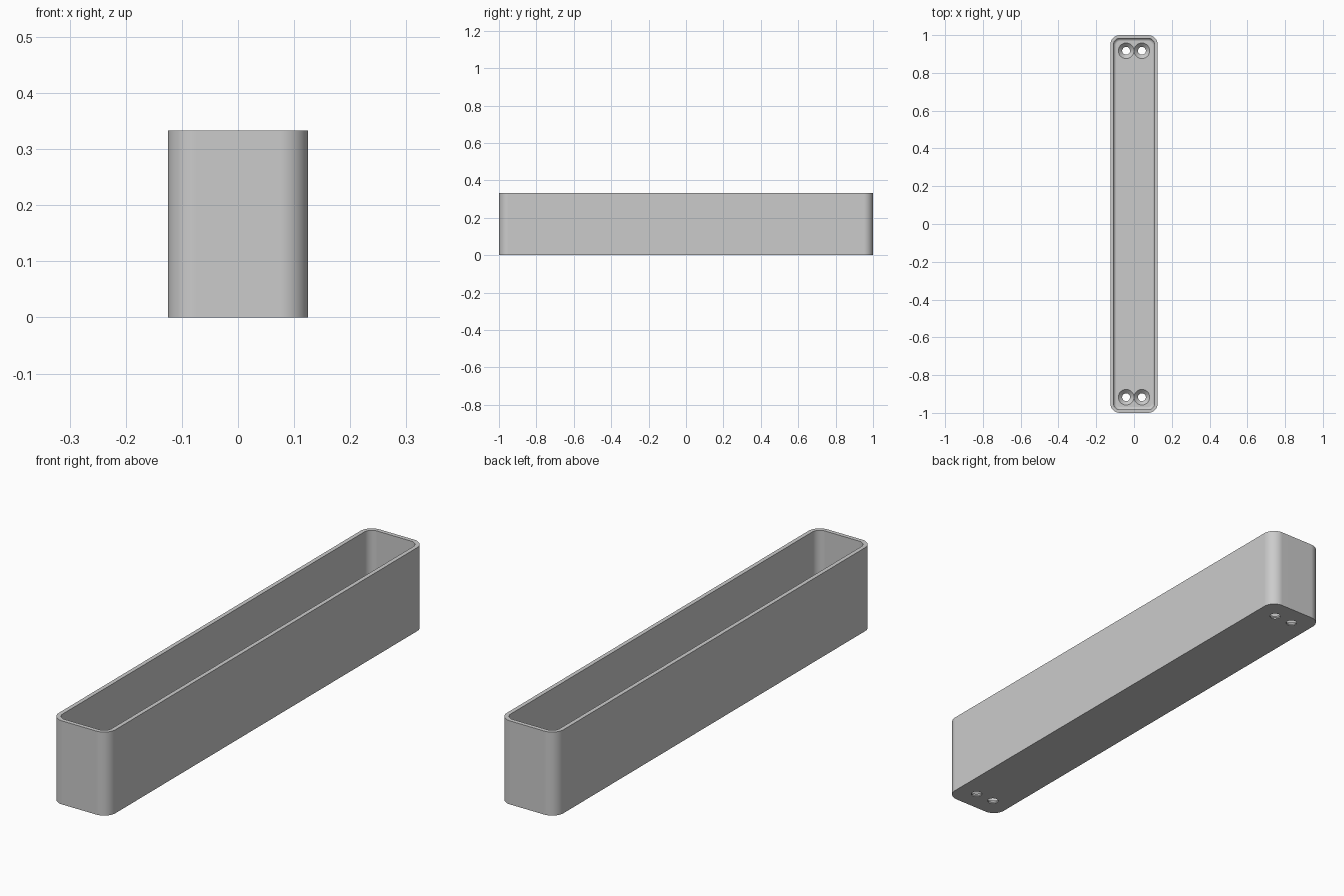
import bpy, bmesh, math

cube = bpy.data.objects.get("Cube")
if cube:
    bpy.data.objects.remove(cube, do_unlink=True)

HALF_X, HALF_Y, HEIGHT = 0.125, 1.0, 0.333
CORNER, WALL, FLOOR, FILLET = 0.05, 0.0167, 0.025, 0.016
SEGMENTS = 12

grey = bpy.data.materials.new("light grey")
grey.use_nodes = True
colour = (0.6, 0.6, 0.6, 1)
grey.diffuse_color = colour
grey.node_tree.nodes["Principled BSDF"].inputs["Base Color"].default_value = colour


def rounded_loop(bm, inset, z):
    """Rounded rectangle, moved inward from the outer wall by inset."""
    radius = CORNER - inset
    verts = []
    for quarter, (sx, sy) in enumerate([(1, 1), (-1, 1), (-1, -1), (1, -1)]):
        for i in range(SEGMENTS + 1):
            a = math.pi / 2 * (quarter + i / SEGMENTS)
            verts.append(bm.verts.new((sx * (HALF_X - CORNER) + radius * math.cos(a),
                                       sy * (HALF_Y - CORNER) + radius * math.sin(a), z)))
    return verts


def make_object(name, bm):
    bmesh.ops.recalc_face_normals(bm, faces=bm.faces)
    mesh = bpy.data.meshes.new(name)
    bm.to_mesh(mesh)
    bm.free()
    obj = bpy.data.objects.new(name, mesh)
    bpy.context.collection.objects.link(obj)
    mesh.materials.append(grey)
    return obj


# Tray shell: outer wall, rim, inner wall and rounded floor edge
section = [(0, 0), (0, HEIGHT), (WALL, HEIGHT)]
for i in range(7):
    a = math.pi / 2 * i / 6
    section.append((WALL + FILLET * (1 - math.cos(a)),
                    FLOOR + FILLET * (1 - math.sin(a))))
bm = bmesh.new()
loops = [rounded_loop(bm, inset, z) for inset, z in section]
for low, high in zip(loops, loops[1:]):
    for i in range(len(low)):
        j = (i + 1) % len(low)
        bm.faces.new((low[i], low[j], high[j], high[i]))
bm.faces.new(loops[0])
bm.faces.new(loops[-1])
tray = make_object("tray", bm)


# Countersunk screw holes, a pair at each end
def screw_cutter(x, y):
    bm = bmesh.new()
    sides = 32
    rings = []
    for radius, z in [(0.0208, -0.02), (0.0208, 0.005), (0.0413, FLOOR), (0.0413, 0.05)]:
        rings.append([bm.verts.new((x + radius * math.cos(math.tau * i / sides),
                                    y + radius * math.sin(math.tau * i / sides), z))
                      for i in range(sides)])
    for low, high in zip(rings, rings[1:]):
        for i in range(sides):
            j = (i + 1) % sides
            bm.faces.new((low[i], low[j], high[j], high[i]))
    bm.faces.new(rings[0])
    bm.faces.new(rings[-1])
    cutter = make_object("screw_hole_cutter", bm)
    cutter.hide_render = True
    return cutter


bpy.context.view_layer.objects.active = tray
for x in (-0.0417, 0.0417):
    for y in (-0.917, 0.917):
        cutter = screw_cutter(x, y)
        cut = tray.modifiers.new("screw hole", 'BOOLEAN')
        cut.operation = 'DIFFERENCE'
        cut.solver = 'EXACT'
        cut.object = cutter
        bpy.ops.object.modifier_apply(modifier=cut.name)
        bpy.data.objects.remove(cutter, do_unlink=True)

# Smooth corners with crisp rims and flat walls
bpy.ops.object.select_all(action='DESELECT')
tray.select_set(True)
bpy.ops.object.shade_smooth_by_angle(angle=math.radians(30))
weighted = tray.modifiers.new("flat walls", 'WEIGHTED_NORMAL')
weighted.keep_sharp = True
